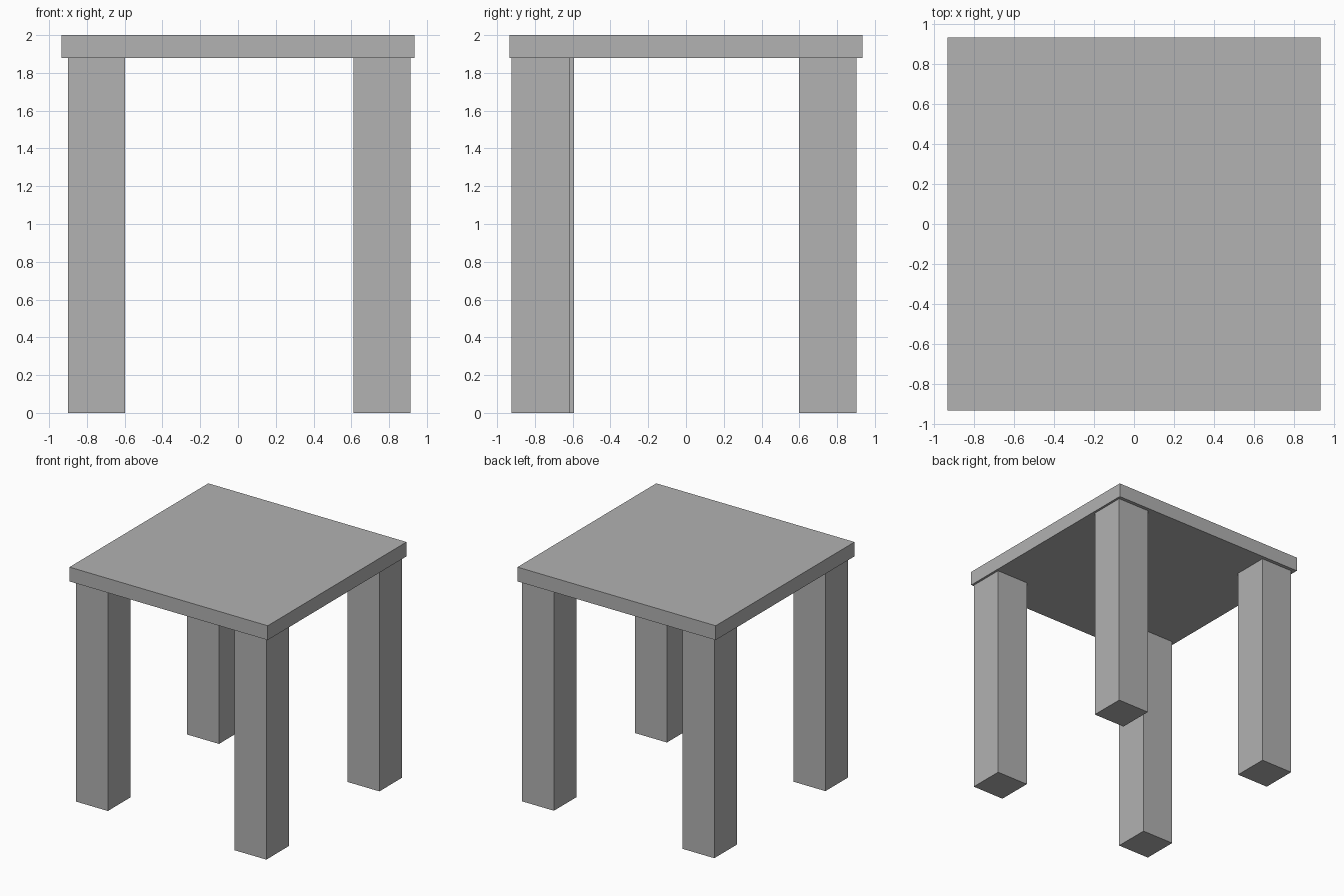
import bpy

cube = bpy.data.objects.get("Cube")
if cube:
    bpy.data.objects.remove(cube, do_unlink=True)

# Single plain grey
grey = bpy.data.materials.new("plain_grey")
grey.use_nodes = True
colour = (0.445, 0.445, 0.445, 1)
grey.diffuse_color = colour
grey.node_tree.nodes["Principled BSDF"].inputs["Base Color"].default_value = colour


def box(name, centre, size):
    bpy.ops.mesh.primitive_cube_add(size=1, location=centre)
    obj = bpy.context.object
    obj.name = name
    obj.scale = size
    bpy.ops.object.transform_apply(location=False, rotation=False, scale=True)
    obj.data.materials.append(grey)
    return obj


HEIGHT, SLAB, TOP_WIDTH = 2.0, 0.122, 1.867
LEG_X, LEG_Y = 0.302, 0.306
leg_height = HEIGHT - SLAB

# Square slab top
box("table_top", (0, 0, HEIGHT - SLAB / 2), (TOP_WIDTH, TOP_WIDTH, SLAB))

# Four square legs, the front left one set slightly forward
legs = {
    "front_right_leg": (-0.748, -0.745),
    "front_left_leg": (0.763, -0.771),
    "back_right_leg": (-0.748, 0.75),
    "back_left_leg": (0.763, 0.75),
}
for name, (x, y) in legs.items():
    box(name, (x, y, leg_height / 2), (LEG_X, LEG_Y, leg_height))
